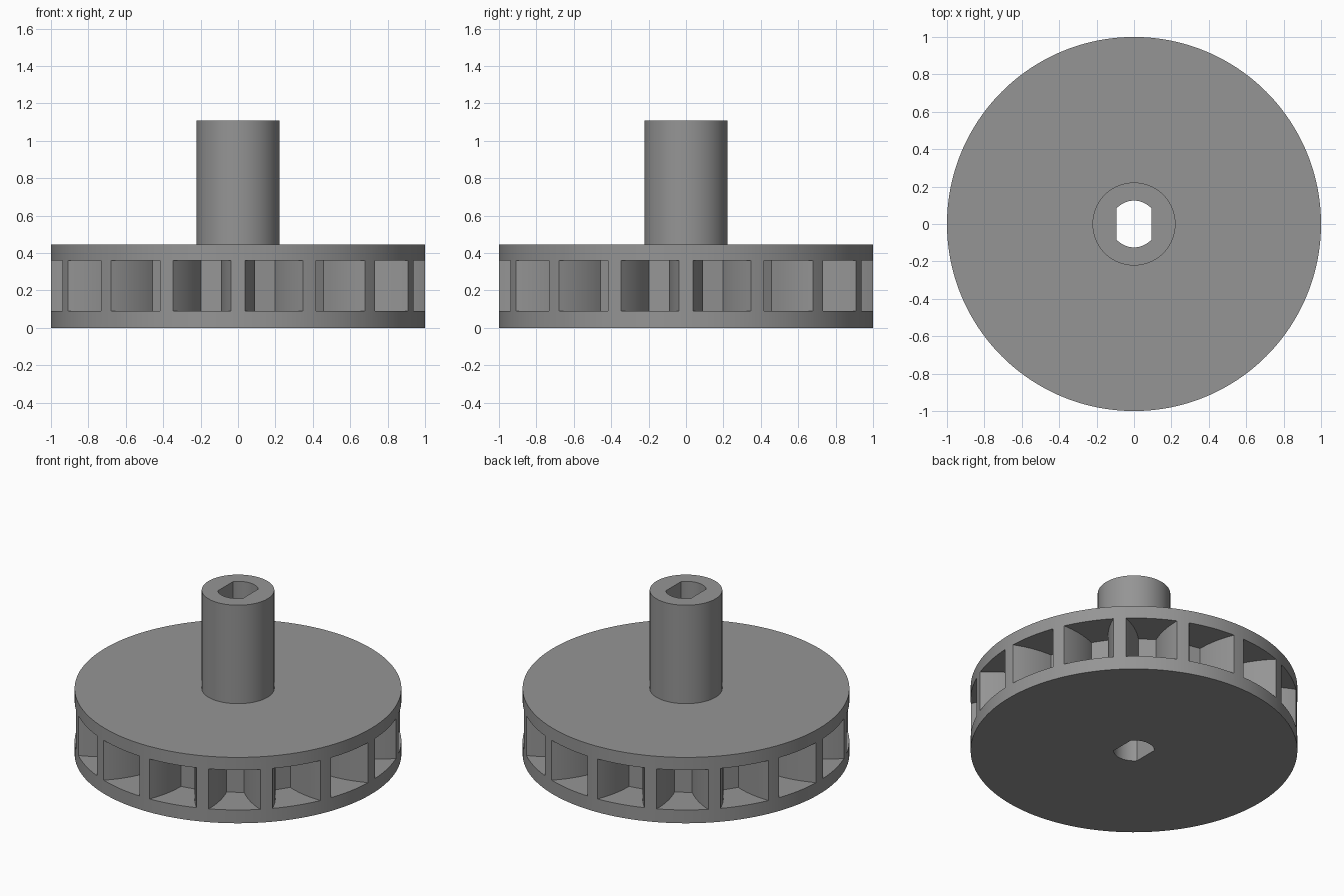
import bpy, bmesh, math

if "Cube" in bpy.data.objects:
    bpy.data.objects.remove(bpy.data.objects["Cube"])

SEG = 192           # roundness of the wheel
VANES = 16
RIM, HUB, CORE = 1.0, 0.222, 0.74
Z_LOW, Z_HIGH, Z_DISC, Z_TOP = 0.09, 0.36, 0.445, 1.11

grey = bpy.data.materials.new("mid grey")
grey.diffuse_color = (0.30, 0.30, 0.30, 1)
grey.use_nodes = True
grey.node_tree.nodes["Principled BSDF"].inputs["Base Color"].default_value = grey.diffuse_color


def new_object(name, bm):
    bmesh.ops.recalc_face_normals(bm, faces=bm.faces)
    mesh = bpy.data.meshes.new(name)
    bm.to_mesh(mesh)
    bm.free()
    mesh.materials.append(grey)
    obj = bpy.data.objects.new(name, mesh)
    bpy.context.collection.objects.link(obj)
    return obj


def prism(bm, points, z0, z1):
    low = [bm.verts.new((x, y, z0)) for x, y in points]
    high = [bm.verts.new((x, y, z1)) for x, y in points]
    bm.faces.new(low)
    bm.faces.new(high)
    n = len(points)
    for i in range(n):
        j = (i + 1) % n
        bm.faces.new((low[i], low[j], high[j], high[i]))


# Turned body: thick disc with a shaft on top
bm = bmesh.new()
rings = []
for r, z in [(RIM, 0), (RIM, Z_DISC), (HUB, Z_DISC), (HUB, Z_TOP)]:
    rings.append([bm.verts.new((r * math.cos(2 * math.pi * i / SEG),
                                r * math.sin(2 * math.pi * i / SEG), z))
                  for i in range(SEG)])
for a, b in zip(rings, rings[1:]):
    for i in range(SEG):
        j = (i + 1) % SEG
        bm.faces.new((a[i], a[j], b[j], b[i]))
bm.faces.new(rings[0])
bm.faces.new(rings[-1])
wheel = new_object("vaned_wheel", bm)


# Vane flank: radial at the core, curving in to a narrow tip at the rim
TIP, ROOT = 0.0375, 0.092
depth = RIM - CORE
arc_r = (depth ** 2 + (ROOT - TIP) ** 2) / (2 * (ROOT - TIP))
flank = [(1.05, TIP)]
for i in range(13):
    d = depth * (1 - i / 12)
    flank.append((CORE + d, ROOT - arc_r + math.sqrt(arc_r ** 2 - d * d)))


def polar_offset(angle, r, w):
    c, s = math.cos(angle), math.sin(angle)
    return (r * c - w * s, r * s + w * c)


# Cutters: sixteen flared pockets and the double-flat bore
bm = bmesh.new()
step = 2 * math.pi / VANES
for k in range(VANES):
    a = k * step
    pocket = [polar_offset(a, r, w) for r, w in flank]
    pocket += [polar_offset(a + step, r, -w) for r, w in reversed(flank)]
    prism(bm, pocket, Z_LOW, Z_HIGH)

BORE, FLAT = 0.125, 0.094
half = math.asin(FLAT / BORE)
bore = []
for mid in (math.pi / 2, 3 * math.pi / 2):
    for i in range(25):
        t = mid - half + 2 * half * i / 24
        bore.append((BORE * math.cos(t), BORE * math.sin(t)))
prism(bm, bore, -0.1, Z_TOP + 0.1)
cutter = new_object("pocket_cutter", bm)
cutter.hide_render = True

# Cut and shade
cut = wheel.modifiers.new("pockets", 'BOOLEAN')
cut.operation = 'DIFFERENCE'
cut.solver = 'EXACT'
cut.object = cutter
bpy.context.view_layer.objects.active = wheel
wheel.select_set(True)
cutter.select_set(False)
bpy.ops.object.modifier_apply(modifier=cut.name)
bpy.data.objects.remove(cutter)
bpy.ops.object.shade_smooth_by_angle(angle=math.radians(30))
